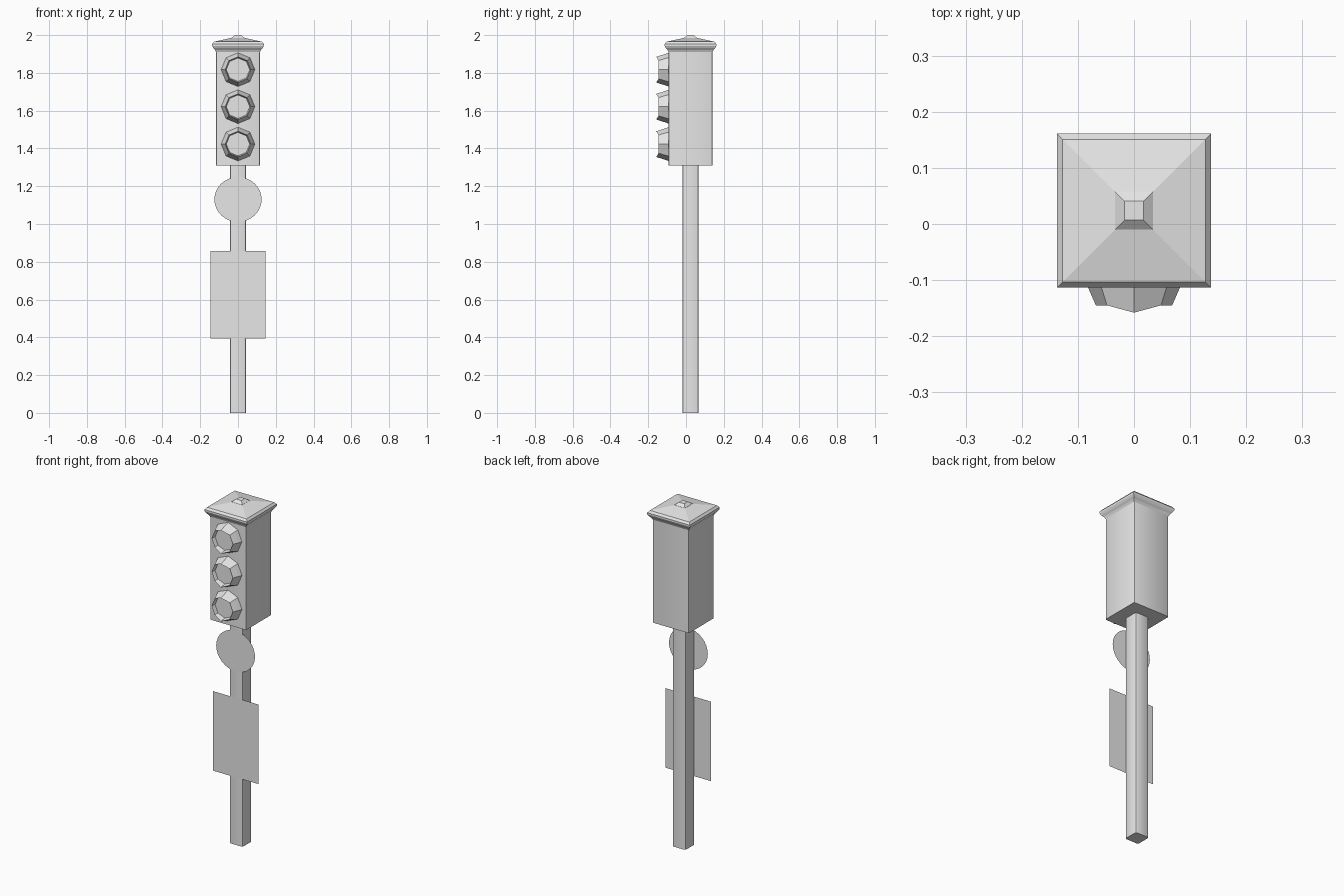
import bpy, bmesh
from math import sin, cos, pi, radians

cube = bpy.data.objects.get("Cube")
if cube:
    bpy.data.objects.remove(cube, do_unlink=True)

grey = bpy.data.materials.new("plain grey")
grey.use_nodes = True
grey.diffuse_color = (0.8, 0.8, 0.8, 1)
grey.node_tree.nodes["Principled BSDF"].inputs["Base Color"].default_value = (0.8, 0.8, 0.8, 1)

CY = 0.024  # depth of the post axis


def add_object(name, bm, smooth=None):
    bmesh.ops.recalc_face_normals(bm, faces=bm.faces)
    mesh = bpy.data.meshes.new(name)
    bm.to_mesh(mesh)
    bm.free()
    mesh.materials.append(grey)
    obj = bpy.data.objects.new(name, mesh)
    bpy.context.collection.objects.link(obj)
    if smooth:
        bpy.ops.object.select_all(action='DESELECT')
        obj.select_set(True)
        bpy.context.view_layer.objects.active = obj
        bpy.ops.object.shade_smooth_by_angle(angle=radians(smooth))
    return obj


def loft(name, rings, cap_start=True, smooth=None):
    """Join successive rings of points with quads and cap the ends."""
    bm = bmesh.new()
    loops = [[bm.verts.new(p) for p in ring] for ring in rings]
    for a, b in zip(loops, loops[1:]):
        for i in range(len(a)):
            j = (i + 1) % len(a)
            bm.faces.new((a[i], a[j], b[j], b[i]))
    if cap_start:
        bm.faces.new(loops[0])
    bm.faces.new(loops[-1])
    return add_object(name, bm, smooth)


def square(half, z):
    return [(x * half, CY + y * half, z) for x, y in ((-1, -1), (1, -1), (1, 1), (-1, 1))]


def column(name, half, z0, z1, bevel):
    """Square column with rounded upright edges."""
    bm = bmesh.new()
    bmesh.ops.create_cube(bm, size=1)
    for v in bm.verts:
        v.co = (v.co.x * 2 * half, CY + v.co.y * 2 * half, z0 + (v.co.z + 0.5) * (z1 - z0))
    upright = [e for e in bm.edges if abs(e.verts[0].co.z - e.verts[1].co.z) > 0.1]
    bmesh.ops.bevel(bm, geom=upright, offset=bevel, segments=2, profile=0.5, affect='EDGES')
    return add_object(name, bm, 40)


def plate(name, points, y):
    bm = bmesh.new()
    bm.faces.new([bm.verts.new((x, y, z)) for x, z in points])
    return add_object(name, bm)


# Post and signal housing
column("post", 0.043, 0, 1.315, 0.01)
column("signal_housing", 0.116, 1.31, 1.925, 0.006)

# Roof with flared eaves, and the small cap on its peak
roof = [(0.115, 1.908), (0.122, 1.922), (0.131, 1.932), (0.137, 1.943),
        (0.137, 1.953), (0.127, 1.965), (0.03, 1.986)]
loft("roof", [square(h, z) for h, z in roof])
loft("roof_cap", [square(0.035, 1.98), square(0.034, 1.986), square(0.017, 2.0)])


def octagon(radius, y, z, peak=0):
    """Upright octagon whose top and bottom corners reach further forward."""
    return [(radius * sin(i * pi / 4), y - (peak if i % 4 == 0 else 0),
             z + radius * cos(i * pi / 4)) for i in range(8)]


# Three lamps: flared hood, rim and recessed lens
for label, z in (("top", 1.817), ("middle", 1.621), ("bottom", 1.423)):
    loft(label + "_lamp", [
        octagon(0.09, -0.09, z),
        octagon(0.082, -0.113, z),
        octagon(0.068, -0.145, z, 0.013),
        octagon(0.062, -0.122, z),
    ], cap_start=False)

# Sign plates on the front of the post
count = 32
plate("round_sign", [(0.125 * cos(2 * pi * i / count), 1.13 + 0.119 * sin(2 * pi * i / count))
                     for i in range(count)], -0.022)
plate("square_sign", [(-0.146, 0.395), (0.146, 0.395), (0.146, 0.858), (-0.146, 0.858)], -0.022)
